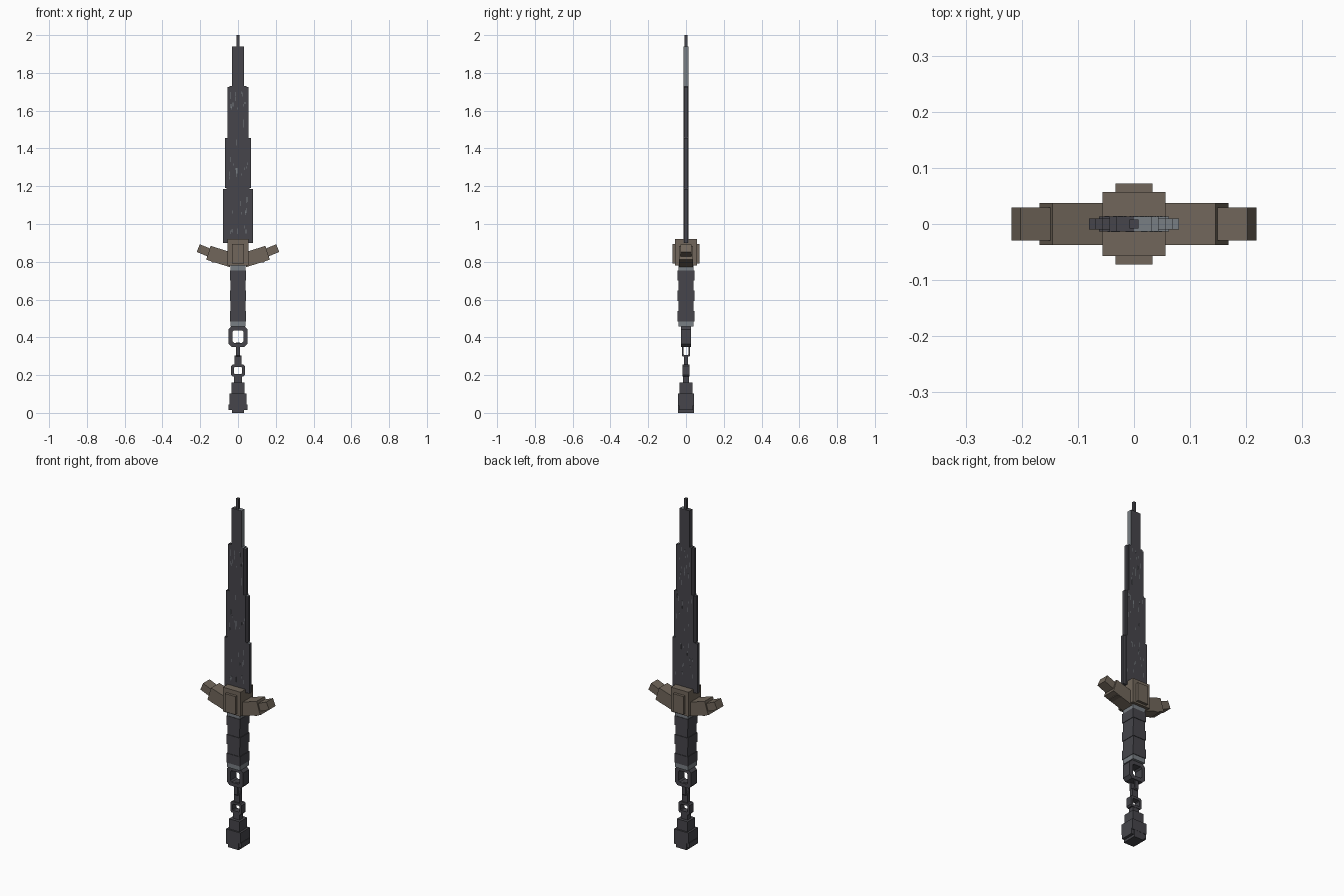
import bpy, bmesh, math, random
from mathutils import Matrix, Vector

if "Cube" in bpy.data.objects:
    bpy.data.objects.remove(bpy.data.objects["Cube"])

random.seed(4)


def material(name, rgb):
    m = bpy.data.materials.new(name)
    m.diffuse_color = (*rgb, 1)
    m.use_nodes = True
    m.node_tree.nodes["Principled BSDF"].inputs["Base Color"].default_value = m.diffuse_color
    return m


DARK = material("dark_steel", (0.061, 0.060, 0.070))
GREY = material("worn_grey", (0.19, 0.21, 0.23))
BROWN = material("bronze_brown", (0.165, 0.134, 0.104))


def finish(name, bm, mats):
    bmesh.ops.recalc_face_normals(bm, faces=bm.faces)
    me = bpy.data.meshes.new(name)
    bm.to_mesh(me)
    bm.free()
    for m in mats:
        me.materials.append(m)
    ob = bpy.data.objects.new(name, me)
    bpy.context.collection.objects.link(ob)
    return ob


def add_box(bm, centre, size, tilt=0):
    mat = (Matrix.Translation(centre) @ Matrix.Rotation(-tilt, 4, 'Y')
           @ Matrix.Diagonal((*size, 1)))
    return bmesh.ops.create_cube(bm, size=1, matrix=mat)["verts"]


def block(name, mat, hx, hy, z0, z1):
    bm = bmesh.new()
    add_box(bm, (0, 0, (z0 + z1) / 2), (2 * hx, 2 * hy, z1 - z0))
    return finish(name, bm, [mat])


def ring(name, mat, hx, wall, hy, z0, z1, cut, axis='X'):
    """Chain link: a rectangle with cut corners and a hole through it."""
    def loop(a, lo, hi, c):
        return [(a, lo + c), (a, hi - c), (a - c, hi), (c - a, hi),
                (-a, hi - c), (-a, lo + c), (c - a, lo), (a - c, lo)]
    bm = bmesh.new()
    outer = loop(hx, z0, z1, cut)
    inner = loop(hx - wall, z0 + wall, z1 - wall, cut * 0.5)
    rows = []
    for pts, d in ((outer, -hy), (outer, hy), (inner, hy), (inner, -hy)):
        rows.append([bm.verts.new((u, d, z) if axis == 'X' else (d, u, z))
                     for u, z in pts])
    for k in range(4):
        a, b = rows[k], rows[(k + 1) % 4]
        for i in range(8):
            j = (i + 1) % 8
            bm.faces.new((a[i], a[j], b[j], b[i]))
    return finish(name, bm, [mat])


# Stepped blade: thick core with thinner cutting edges, worn on one side
SECTIONS = [(0.062, 0.080, 0.90, 1.19), (0.056, 0.069, 1.19, 1.46),
            (0.044, 0.056, 1.46, 1.73), (0.031, 0.031, 1.73, 1.94)]
for n, (core, edge, z0, z1) in enumerate(SECTIONS, 1):
    bm = bmesh.new()
    zc, h = (z0 + z1) / 2, z1 - z0
    for s in (-1, 1):
        add_box(bm, (s * core / 2, 0, zc), (core, 0.027, h))
        if edge > core:
            add_box(bm, (s * (core + edge) / 2, 0, zc - 0.002),
                    (edge - core, 0.019, h - 0.004))
    bm.normal_update()
    for f in bm.faces:
        c = f.calc_center_median()
        top = f.normal.z > 0.5 and c.x > 0
        side = n == 4 and f.normal.x > 0.5 and c.x > 0.02
        f.material_index = 1 if top or side else 0
    finish(f"blade_section_{n}", bm, [DARK, GREY])
block("blade_tip", DARK, 0.008, 0.008, 1.93, 2.0)

# Fine scratches on both blade faces
bm = bmesh.new()
for core, edge, z0, z1 in SECTIONS[:3]:
    for s in (-1, 1):
        for _ in range(14):
            x = random.uniform(-0.9, 0.9) * core
            z = random.uniform(z0 + 0.04, z1 - 0.02)
            add_box(bm, (x, s * 0.0135, z),
                    (0.003, 0.001, random.uniform(0.01, 0.03)))
finish("blade_scratches", bm, [GREY])

# Crossguard centre
block("guard_centre", BROWN, 0.056, 0.057, 0.78, 0.92)
block("guard_boss", BROWN, 0.033, 0.072, 0.79, 0.895)

# Crossguard arms, rising outward on both sides
ARM = [("guard_arm_base", (0.090, 0.811), (0.098, 0.070, 0.040), 8),
       ("guard_arm_middle", (0.0945, 0.828), (0.130, 0.075, 0.077), 17.5),
       ("guard_arm_end", (0.178, 0.859), (0.070, 0.059, 0.044), 22.5)]
for name, (x, z), size, deg in ARM:
    bm = bmesh.new()
    for s in (-1, 1):
        add_box(bm, (s * x, 0, z), size, s * math.radians(deg))
    finish(name, bm, [BROWN])

# Grip with collars and overlapping wraps
block("grip_collar_top", GREY, 0.040, 0.041, 0.750, 0.785)
block("grip_collar_bottom", GREY, 0.040, 0.041, 0.458, 0.492)
block("grip_core", DARK, 0.037, 0.038, 0.47, 0.77)
for i in range(5):
    z0 = 0.485 + i * 0.054
    wide = 0.003 * (i % 2 == 0)
    block(f"grip_wrap_{i + 1}", DARK, 0.039 + wide, 0.041 + wide, z0, z0 + 0.054)

# Chain links hanging from the grip
ring("chain_link_large", DARK, 0.051, 0.021, 0.027, 0.350, 0.458, 0.016)
ring("chain_link_cross", DARK, 0.021, 0.009, 0.011, 0.298, 0.372, 0.005, 'Y')
block("chain_stem", DARK, 0.018, 0.011, 0.245, 0.305)
ring("chain_link_small", DARK, 0.036, 0.014, 0.018, 0.192, 0.256, 0.008)

# Pommel weight
block("pommel_neck", DARK, 0.021, 0.016, 0.155, 0.200)
block("pommel_shoulder", DARK, 0.034, 0.034, 0.095, 0.160)
block("pommel_body", DARK, 0.046, 0.043, 0.040, 0.102)
block("pommel_band", DARK, 0.049, 0.038, 0.014, 0.045)
block("pommel_cap", DARK, 0.033, 0.042, 0.0, 0.048)
